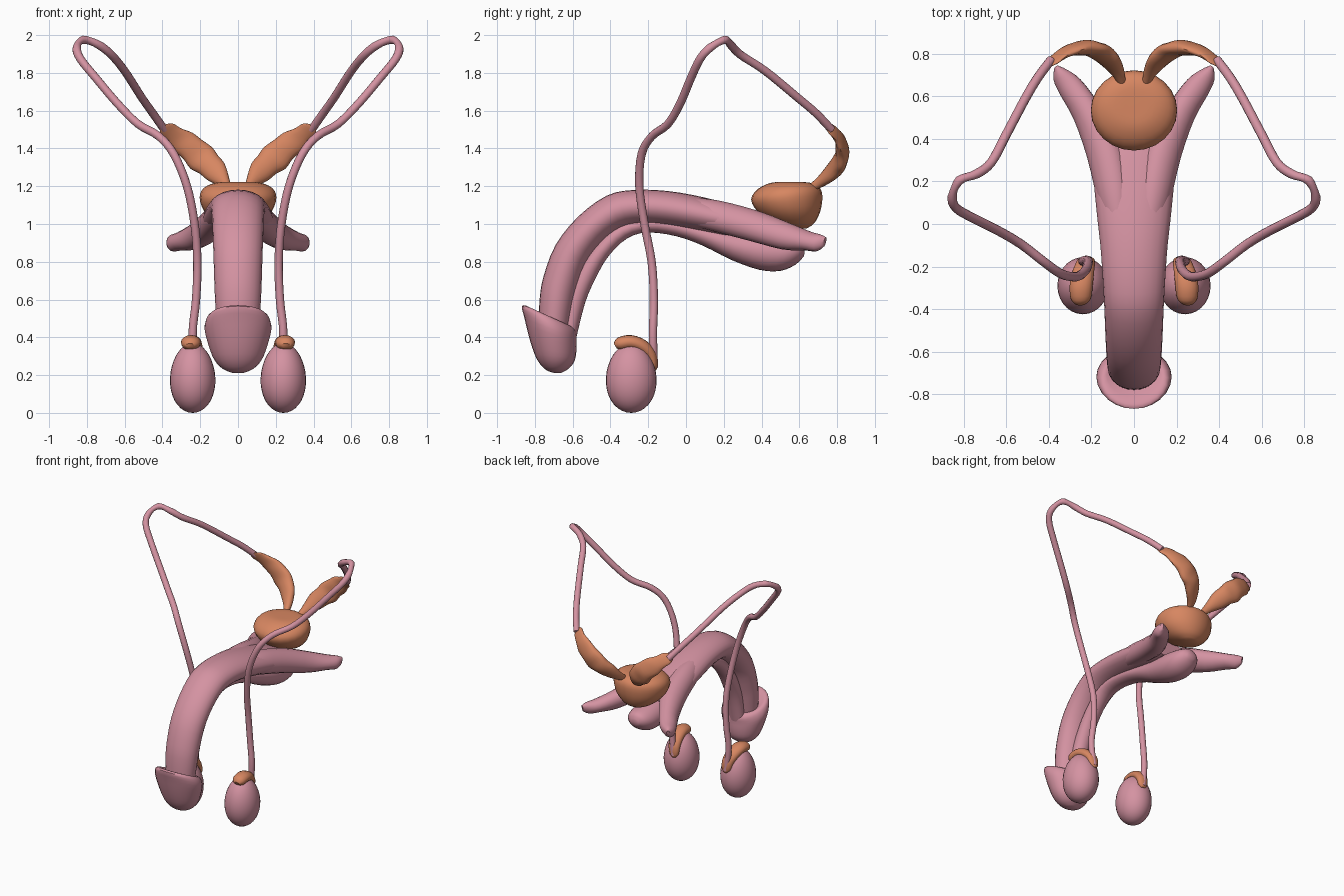
import bpy, bmesh, math
from mathutils import Vector as V

def material(name, rgb):
    m = bpy.data.materials.new(name)
    m.diffuse_color = (*rgb, 1)
    return m

PINK = material("pink", (0.66, 0.29, 0.36))
ORANGE = material("orange", (0.68, 0.24, 0.12))

def finish(ob, mat, mirror):
    ob.data.materials.append(mat)
    bpy.ops.object.select_all(action='DESELECT')
    ob.select_set(True)
    bpy.context.view_layer.objects.active = ob
    bpy.ops.object.shade_smooth_by_angle(angle=math.radians(50))
    if mirror:
        ob.modifiers.new("mirror", 'MIRROR')

def spline(p, i, t):
    a, b, c, d = (p[max(0, min(len(p) - 1, i + k))] for k in (-1, 0, 1, 2))
    return 0.5 * (2*b + (c - a)*t + (2*a - 5*b + 4*c - d)*t*t + (3*b - a - 3*c + d)*t**3)

def loft(name, sections, mat, mirror=False, sides=24, steps=3):
    """Skin elliptical sections given as (centre, half axis u, half axis v)."""
    cols = [[V(s[k]) for s in sections] for k in range(3)]
    keys = [(i, j / steps) for i in range(len(sections) - 1) for j in range(steps)]
    keys.append((len(sections) - 2, 1.0))
    bm = bmesh.new()
    rings = []
    for i, t in keys:
        c, u, v = (spline(col, i, t) for col in cols)
        rings.append([bm.verts.new(c + u*math.cos(a) + v*math.sin(a))
                      for a in (2*math.pi*k/sides for k in range(sides))])
    for r, q in zip(rings, rings[1:]):
        for k in range(sides):
            n = (k + 1) % sides
            bm.faces.new((r[k], r[n], q[n], q[k]))
    bm.faces.new(rings[0])
    bm.faces.new(rings[-1])
    bmesh.ops.recalc_face_normals(bm, faces=bm.faces)
    me = bpy.data.meshes.new(name)
    bm.to_mesh(me)
    bm.free()
    ob = bpy.data.objects.new(name, me)
    bpy.context.collection.objects.link(ob)
    finish(ob, mat, mirror)

def side_sections(rows):
    """Rows: outer edge y,z, inner edge y,z, half width; centred on x = 0."""
    return [((0, (a + c)/2, (b + d)/2), (w, 0, 0), (0, (a - c)/2, (b - d)/2))
            for a, b, c, d, w in rows]

# Shaft
loft("shaft", side_sections([
    (-.78, .48, -.62, .44, .11), (-.775, .6, -.6, .55, .12), (-.755, .72, -.58, .64, .125),
    (-.69, .89, -.53, .79, .13), (-.57, 1.04, -.44, .91, .135), (-.42, 1.15, -.34, .98, .14),
    (-.28, 1.18, -.23, 1.0, .147), (-.1, 1.175, -.1, .99, .158), (.1, 1.14, .07, .96, .178),
    (.3, 1.085, .25, .93, .19), (.42, 1.04, .40, .93, .15)]), PINK)

# Lower column ending in a bulb
loft("lower_column", side_sections([
    (-.65, .45, -.58, .4, .06), (-.64, .6, -.535, .58, .06), (-.58, .75, -.48, .71, .06),
    (-.49, .88, -.41, .83, .06), (-.36, 1.0, -.31, .925, .06), (-.2, 1.04, -.2, .955, .065),
    (-.05, 1.03, -.05, .935, .07), (.12, .99, .09, .885, .08), (.28, .96, .24, .81, .095),
    (.43, .95, .39, .757, .11), (.55, .93, .5, .752, .105), (.61, .91, .58, .785, .075),
    (.63, .87, .625, .83, .03)]), PINK)

# Head with flared rim
loft("head", side_sections([
    (-.77, .51, -.62, .46, .11), (-.83, .56, -.6, .455, .14), (-.868, .565, -.58, .43, .165),
    (-.855, .5, -.58, .39, .177), (-.825, .38, -.58, .33, .155), (-.79, .285, -.59, .275, .125),
    (-.745, .23, -.62, .235, .08), (-.7, .212, -.66, .212, .03)]), PINK)

# Diverging rear roots
k = (.83, -.55)
loft("rear_root", [((x, y, z), (k[0]*w, k[1]*w, 0), (0, .25*h, h)) for x, y, z, w, h in [
    (.07, .0, 1.07, .07, .07), (.095, .15, 1.045, .09, .08), (.145, .36, .99, .09, .08),
    (.225, .53, .935, .07, .07), (.3, .645, .91, .06, .05), (.345, .7, .9, .04, .045),
    (.365, .735, .905, .012, .025)]], PINK, True, 16)

# Central gland
loft("central_gland", side_sections([
    (.52, 1.222, .6, 1.222, .04), (.45, 1.218, .66, 1.218, .12), (.38, 1.185, .705, 1.195, .182),
    (.345, 1.13, .722, 1.15, .203), (.38, 1.065, .712, 1.07, .18), (.46, 1.01, .68, 1.005, .12),
    (.57, .977, .64, .977, .05)]), ORANGE)

# Paired lobed glands behind
loft("side_gland", [((x, y, z), (.72*w, 0, -.7*w), (-.4*t, .85*t, -.3*t)) for x, y, z, w, t in [
    (.055, .66, 1.19, .02, .02), (.075, .715, 1.225, .035, .03), (.115, .77, 1.275, .062, .036),
    (.155, .805, 1.315, .068, .042), (.195, .822, 1.35, .08, .038), (.24, .828, 1.395, .07, .044),
    (.29, .82, 1.435, .068, .036), (.335, .8, 1.47, .05, .036), (.375, .77, 1.5, .044, .03),
    (.398, .75, 1.512, .02, .015)]], ORANGE, True, 16)

# Hanging egg shapes
bpy.ops.mesh.primitive_uv_sphere_add(segments=28, ring_count=18, radius=1)
egg = bpy.context.object
egg.name = "lower_egg"
for v in egg.data.vertices:
    f = 1 - .07*v.co.z
    v.co = V((.24 + .12*f*v.co.x, -.29 + .134*f*v.co.y, .185 + .185*v.co.z))
finish(egg, PINK, True)

# Caps over the eggs
loft("egg_cap", [((x, y, z), (w, 0, 0), (0, t*s, t*c)) for x, y, z, w, t, s, c in [
    (.253, -.375, .355, .025, .015, -.5, .86), (.25, -.35, .365, .048, .036, -.3, .95),
    (.248, -.29, .374, .054, .038, 0, 1), (.24, -.23, .352, .052, .036, .45, .9),
    (.228, -.185, .305, .045, .032, .8, .6), (.222, -.172, .25, .036, .022, 1, .1),
    (.22, -.17, .225, .015, .012, 1, 0)]], ORANGE, True, 16)

# Long looping ducts
path = [(.222, -.17, .24), (.24, -.175, .42), (.222, -.17, .6), (.215, -.182, .8), (.23, -.22, 1.0),
        (.27, -.247, 1.2), (.34, -.235, 1.37), (.42, -.18, 1.465), (.53, -.095, 1.53),
        (.64, -.03, 1.64), (.75, .025, 1.77), (.835, .075, 1.875), (.853, .13, 1.935),
        (.82, .205, 1.975), (.74, .235, 1.95), (.67, .29, 1.895), (.6, .42, 1.81),
        (.51, .59, 1.67), (.45, .69, 1.585), (.39, .77, 1.5)]
tube = []
for i, p in enumerate(path):
    d = (V(path[min(i + 1, len(path) - 1)]) - V(path[max(i - 1, 0)])).normalized()
    u = d.cross(V((.5, -.85, .1))).normalized()
    tube.append((p, u*.022, d.cross(u)*.022))
loft("duct", tube, PINK, True, 12, 4)
